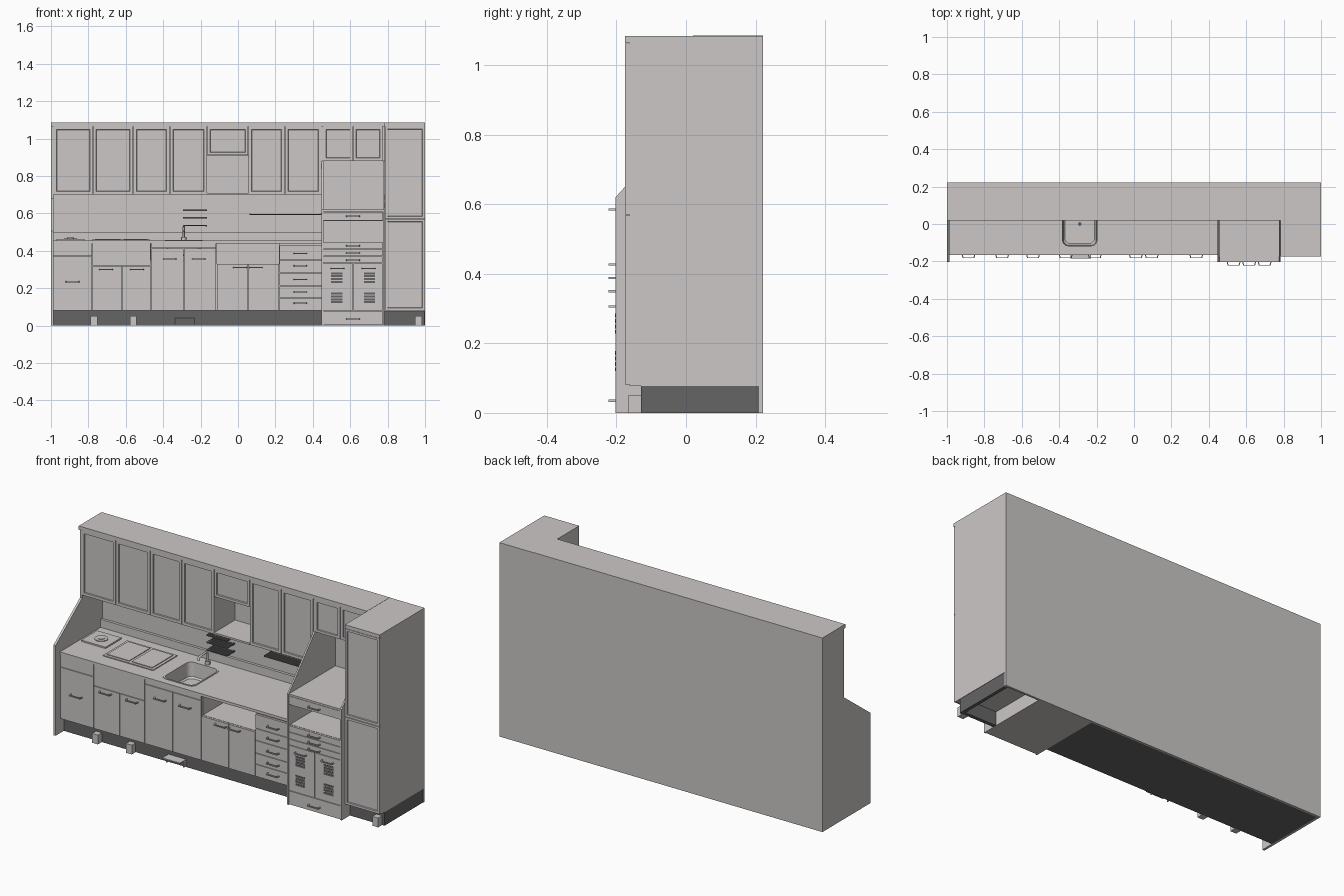
import bpy, bmesh, math
from mathutils import Vector

if "Cube" in bpy.data.objects:
    bpy.data.objects.remove(bpy.data.objects["Cube"])


def material(name, rgb):
    m = bpy.data.materials.new(name)
    m.use_nodes = True
    m.diffuse_color = (*rgb, 1)
    m.node_tree.nodes["Principled BSDF"].inputs["Base Color"].default_value = (*rgb, 1)
    return m


GREY = material("warm light grey", (0.6, 0.575, 0.565))
DARK = material("dark grey", (0.13, 0.13, 0.13))


def finish(name, bm, mat=GREY):
    bmesh.ops.recalc_face_normals(bm, faces=bm.faces)
    me = bpy.data.meshes.new(name)
    bm.to_mesh(me)
    bm.free()
    me.materials.append(mat)
    ob = bpy.data.objects.new(name, me)
    bpy.context.collection.objects.link(ob)
    return ob


def prism(name, pts, axis, lo, hi, mat=GREY):
    """Extrude a 2D outline along x (points are y, z) or z (points are x, y)."""
    bm = bmesh.new()
    place = (lambda p: (lo, *p)) if axis == "x" else (lambda p: (*p, lo))
    face = bm.faces.new([bm.verts.new(place(p)) for p in pts])
    out = bmesh.ops.extrude_face_region(bm, geom=[face])
    shift = Vector((hi - lo, 0, 0)) if axis == "x" else Vector((0, 0, hi - lo))
    bmesh.ops.translate(bm, vec=shift, verts=[v for v in out["geom"] if isinstance(v, bmesh.types.BMVert)])
    return finish(name, bm, mat)


def box(name, x, y, z, mat=GREY):
    return prism(name, [(x[0], y[0]), (x[1], y[0]), (x[1], y[1]), (x[0], y[1])], "z", *z, mat)


def front(name, x, z, y, frame=0):
    """Door or drawer front with its face at y, optionally with a recessed panel."""
    g = 0.0015
    ob = box(name, (x[0] + g, x[1] - g), (y, y + 0.012), (z[0] + g, z[1] - g))
    if frame:
        bm = bmesh.new()
        bm.from_mesh(ob.data)
        face = min(bm.faces, key=lambda f: f.calc_center_median().y)
        bmesh.ops.inset_region(bm, faces=[face], thickness=frame)
        bmesh.ops.inset_region(bm, faces=[face], thickness=0.003, depth=-0.006)
        bm.to_mesh(ob.data)
        bm.free()
    return ob


def handle(x, y, z):
    w, d, t = 0.037, 0.021, 0.005
    pts = [(-w, 0), (-w + t, -d), (w - t, -d), (w, 0), (w - t, 0), (w - 2 * t, t - d), (2 * t - w, t - d), (t - w, 0)]
    prism("handle", [(x + a, y + b) for a, b in pts], "z", z - 0.003, z + 0.003)


def rounded(cx, cy, w, d, r, steps=5):
    pts = []
    for i, (sx, sy) in enumerate([(1, 1), (-1, 1), (-1, -1), (1, -1)]):
        for k in range(steps + 1):
            a = math.pi / 2 * (i + k / steps)
            pts.append((cx + sx * (w - r) + r * math.cos(a), cy + sy * (d - r) + r * math.sin(a)))
    return pts


def disc(name, x, y, z, r, h, mat=GREY):
    return prism(name, rounded(x, y, r, r, r), "z", z, z + h, mat)


BACK, BASE, TALL, COL, UP = 0.21, -0.162, -0.175, -0.202, 0.025

# Shell: back, end panels and top boards
box("back_panel", (-1, 1), (BACK, 0.222), (0, 1.065))


def end_panel(name, x, low, high):
    prism(name, [(BACK, 0), (-0.203, 0), (-0.203, low), (0.03, high), (0.03, 1.065), (BACK, 1.065)], "x", *x)


end_panel("left_end_panel", (-1, -0.987), 0.505, 0.68)
end_panel("column_panel_a", (0.447, 0.456), 0.62, 0.88)
end_panel("column_panel_b", (0.775, 0.784), 0.62, 0.88)
box("top_board", (-1, 0.784), (0.02, 0.222), (1.065, 1.086))
box("tall_top_board", (0.784, 1), (-0.175, 0.222), (1.065, 1.085))

# Plinths, feet and pedal
box("base_plinth", (-0.987, 0.447), (-0.13, BACK), (0, 0.08), DARK)
box("tall_plinth_front", (0.784, 0.998), (-0.13, -0.11), (0, 0.077), DARK)
box("tall_plinth_side", (0.98, 0.998), (-0.11, BACK), (0, 0.077), DARK)
for x in (-0.77, -0.56, 0.965):
    box("foot", (x - 0.018, x + 0.018), (-0.165, -0.13), (0, 0.052))
box("pedal_plate", (-0.34, -0.23), (-0.185, -0.13), (0.037, 0.043))
for x in (-0.34, -0.235):
    box("pedal_leg", (x, x + 0.005), (-0.15, -0.13), (0.005, 0.037))

# Base carcasses
IN = BASE + 0.012
box("base_carcass_left", (-0.987, -0.465), (IN, BACK), (0.08, 0.44))
box("sink_carcass", (-0.465, -0.115), (IN, BACK), (0.08, 0.35))
box("niche_carcass", (-0.115, 0.22), (IN, BACK), (0.08, 0.33))
box("niche_side", (-0.12, -0.112), (IN, BACK), (0.33, 0.44))
box("drawer_carcass", (0.22, 0.447), (IN, BACK), (0.08, 0.44))

# Base fronts
for x, z in [((-0.987, -0.78), (0.08, 0.37)), ((-0.987, -0.78), (0.37, 0.44)),
             ((-0.78, -0.62), (0.08, 0.32)), ((-0.62, -0.465), (0.08, 0.32)), ((-0.78, -0.465), (0.32, 0.44)),
             ((-0.465, -0.29), (0.08, 0.415)), ((-0.29, -0.115), (0.08, 0.415)), ((-0.465, -0.115), (0.415, 0.44)),
             ((-0.115, 0.055), (0.08, 0.33)), ((0.055, 0.22), (0.08, 0.33))]:
    front("base_front", x, z, BASE)
for x, z in [(-0.885, 0.235), (-0.705, 0.3), (-0.54, 0.3), (-0.365, 0.357), (-0.21, 0.357), (0.01, 0.31), (0.095, 0.31)]:
    handle(x, BASE, z)
levels = [0.08, 0.15, 0.212, 0.283, 0.35, 0.43]
for lo, hi, hz in zip(levels, levels[1:], (0.12, 0.18, 0.247, 0.32, 0.385)):
    front("drawer_front", (0.22, 0.447), (lo, hi), BASE)
    handle(0.333, BASE, hz)

# Worktop with sink opening
SX, SY = -0.29, 0.0
top = box("worktop", (-0.987, 0.447), (-0.165, BACK), (0.44, 0.455))
cutter = prism("sink_cutter", rounded(SX, SY, 0.098, 0.123, 0.03), "z", 0.4, 0.5)
cutter.hide_render = True
cutter.hide_set(True)
mod = top.modifiers.new("sink_opening", "BOOLEAN")
mod.object, mod.operation, mod.solver = cutter, "DIFFERENCE", "EXACT"
box("splash_strip", (-0.987, 0.447), (0.195, BACK), (0.455, 0.5))

# Sink bowl lofted from rounded rings
bm = bmesh.new()
rings = [[bm.verts.new((*p, z)) for p in rounded(SX, SY, 0.1 - i, 0.125 - i, 0.03)]
         for i, z in [(0, 0.455), (0, 0.458), (0.008, 0.458), (0.012, 0.38), (0.02, 0.372)]]
for a, b in zip(rings, rings[1:]):
    for k in range(len(a)):
        j = (k + 1) % len(a)
        bm.faces.new((a[k], a[j], b[j], b[k]))
bm.faces.new(rings[-1])
finish("sink_bowl", bm)
disc("drain_ring", SX, SY, 0.372, 0.02, 0.003)
disc("drain_hole", SX, SY, 0.375, 0.01, 0.001, DARK)

# Tap
disc("tap_base", SX, 0.145, 0.455, 0.014, 0.02)
cu = bpy.data.curves.new("tap_spout", "CURVE")
cu.dimensions, cu.bevel_depth, cu.use_fill_caps = "3D", 0.006, True
sp = cu.splines.new("POLY")
path = [(0.145, 0.47), (0.145, 0.515), (0.135, 0.527), (0.07, 0.522), (0.062, 0.505)]
sp.points.add(len(path) - 1)
for p, (y, z) in zip(sp.points, path):
    p.co = (SX, y, z, 1)
cu.materials.append(GREY)
bpy.context.collection.objects.link(bpy.data.objects.new("tap_spout", cu))
box("tap_lever", (SX - 0.004, SX + 0.004), (0.135, 0.16), (0.53, 0.536))

# Hobs
box("small_hob", (-0.97, -0.82), (0, 0.14), (0.455, 0.463))
disc("burner", -0.895, 0.07, 0.463, 0.035, 0.004)
disc("burner_cap", -0.895, 0.07, 0.467, 0.018, 0.003)
box("large_hob", (-0.78, -0.47), (-0.08, 0.135), (0.455, 0.46))
for x in ((-0.765, -0.628), (-0.612, -0.485)):
    box("hob_lid", x, (-0.065, 0.12), (0.46, 0.464))


# Wall racks made of slats
def rack(x, y, z):
    n = 5
    step = (y[1] - y[0]) / n
    for i in range(n):
        box("rack_slat", x, (y[0] + i * step, y[0] + (i + 0.7) * step), (z - 0.003, z + 0.003), DARK)
    for e in x:
        box("rack_end", (e - 0.003, e + 0.003), (y[0], BACK), (z - 0.004, z + 0.004), DARK)


for z in (0.535, 0.577, 0.617):
    rack((-0.29, -0.17), (0.14, BACK), z)
rack((0.065, 0.445), (0.14, BACK), 0.595)

# Wall cabinets
UIN = UP + 0.012
for x in ((-0.987, -0.165), (0.055, 0.447)):
    box("wall_carcass", x, (UIN, BACK), (0.7, 1.065))
box("wall_niche_top", (-0.165, 0.055), (UIN, BACK), (0.91, 1.065))
box("wall_niche_floor", (-0.165, 0.055), (UP, BACK), (0.7, 0.71))
for x in [(-0.987, -0.775), (-0.775, -0.56), (-0.56, -0.365), (-0.365, -0.165), (0.055, 0.25), (0.25, 0.447)]:
    front("wall_door", x, (0.7, 1.065), UP, 0.022)
front("niche_door", (-0.165, 0.055), (0.91, 1.065), UP, 0.02)

# Appliance column
L, R, M = 0.456, 0.775, 0.6155
CIN = COL + 0.012
box("column_carcass", (L, R), (CIN, BACK), (0, 0.445))
box("column_mid_box", (L, R), (CIN, BACK), (0.56, 0.61))
box("column_shelf", (L, R), (COL, BACK), (0.61, 0.62))
box("column_top_box", (L, R), (UIN, BACK), (0.88, 1.065))
for z in ((0.002, 0.08), (0.335, 0.37), (0.37, 0.408), (0.408, 0.445), (0.56, 0.61)):
    front("column_drawer", (L, R), z, COL)
for z in (0.035, 0.35, 0.388, 0.427, 0.585):
    handle(M, COL, z)
for s, a, b in ((-1, L, M), (1, M, R)):
    front("column_door", (a, b), (0.08, 0.335), COL)
    front("column_top_door", (a, b), (0.88, 1.065), UP, 0.02)
    handle(M + s * 0.083, COL, 0.306)
    for z0 in (0.12, 0.228):
        for k in range(4):
            c, z = M + s * 0.088, z0 + k * 0.0155
            box("vent_slot", (c - 0.03, c + 0.03), (COL - 0.002, COL + 0.002), (z, z + 0.011), DARK)

# Tall cabinet
box("tall_carcass", (0.784, 1), (TALL + 0.012, BACK), (0.077, 1.065))
for z in ((0.08, 0.57), (0.57, 1.065)):
    front("tall_door", (0.784, 1), z, TALL, 0.018)
